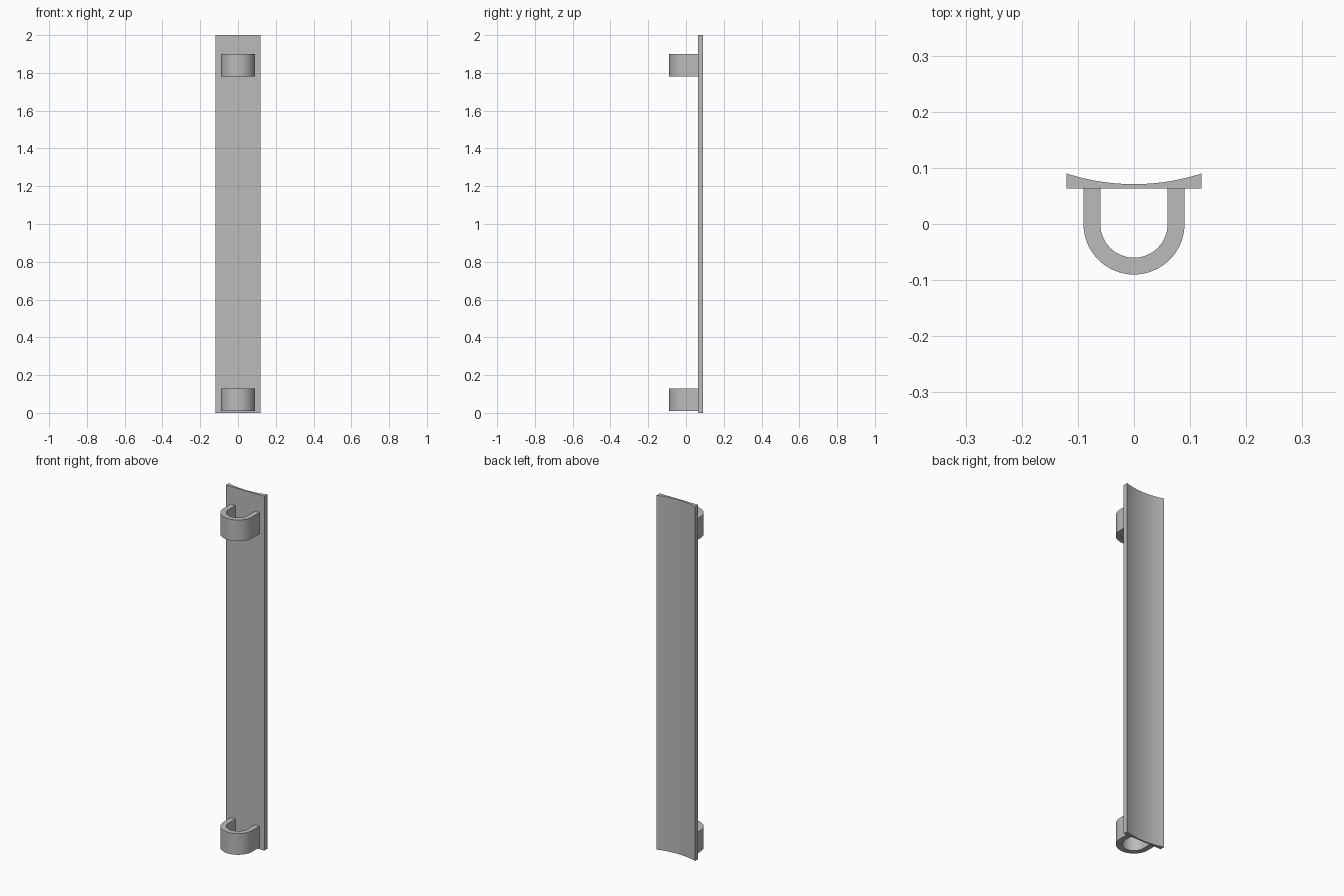
import bpy
import bmesh
from math import sin, cos, asin, pi, radians

cube = bpy.data.objects.get("Cube")
if cube:
    bpy.data.objects.remove(cube, do_unlink=True)

# Single grey material
grey = bpy.data.materials.new("grey")
grey.use_nodes = True
colour = (0.5, 0.5, 0.5, 1)
grey.diffuse_color = colour
grey.node_tree.nodes["Principled BSDF"].inputs["Base Color"].default_value = colour


def extrude_profile(name, points, bottom, top):
    """Raise a closed xy outline from bottom to top."""
    bm = bmesh.new()
    face = bm.faces.new([bm.verts.new((x, y, bottom)) for x, y in points])
    raised = bmesh.ops.extrude_face_region(bm, geom=[face])["geom"]
    verts = [v for v in raised if isinstance(v, bmesh.types.BMVert)]
    bmesh.ops.translate(bm, vec=(0, 0, top - bottom), verts=verts)
    bmesh.ops.recalc_face_normals(bm, faces=bm.faces)
    mesh = bpy.data.meshes.new(name)
    bm.to_mesh(mesh)
    bm.free()
    mesh.materials.append(grey)
    obj = bpy.data.objects.new(name, mesh)
    bpy.context.collection.objects.link(obj)
    bpy.ops.object.select_all(action='DESELECT')
    obj.select_set(True)
    bpy.context.view_layer.objects.active = obj
    bpy.ops.object.shade_smooth_by_angle(angle=radians(30))
    return obj


def arc(radius, centre_y, start, end, steps):
    angles = [start + (end - start) * i / steps for i in range(steps + 1)]
    return [(radius * cos(a), centre_y + radius * sin(a)) for a in angles]


# Long plate: flat front, shallow concave back
half_width, front_y, edge_y, dip = 0.12, 0.063, 0.09, 0.019
radius = (half_width ** 2 + dip ** 2) / (2 * dip)
spread = asin(half_width / radius)
back = arc(radius, edge_y - dip + radius, -pi / 2 + spread, -pi / 2 - spread, 24)
extrude_profile("back_plate", [(-half_width, front_y), (half_width, front_y)] + back, 0, 2)

# U-shaped clips: straight legs joined by a half ring
outer, inner = 0.09, 0.06
u_shape = ([(outer, front_y)] + arc(outer, 0, 0, -pi, 40) + [(-outer, front_y), (-inner, front_y)]
           + arc(inner, 0, -pi, 0, 40) + [(inner, front_y)])
for name, bottom in (("lower_clip", 0.01), ("upper_clip", 1.78)):
    extrude_profile(name, u_shape, bottom, bottom + 0.12)
